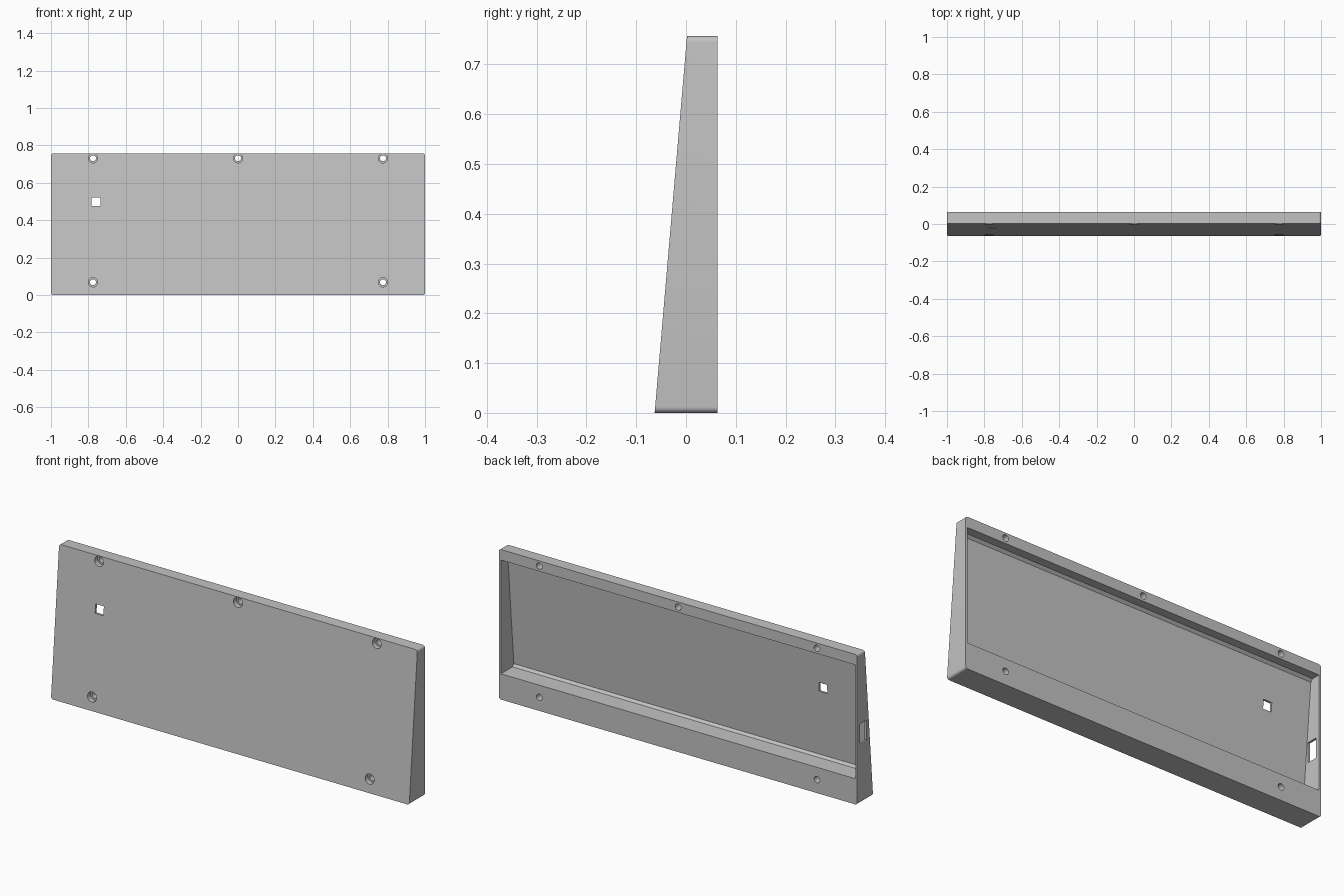
import bpy, bmesh
from mathutils import Matrix, Vector

cube = bpy.data.objects.get("Cube")
if cube:
    bpy.data.objects.remove(cube, do_unlink=True)

HEIGHT, BACK, WALL = 0.757, 0.063, 0.011


def front_y(z):
    """Depth of the sloping front face at height z."""
    return -0.063 + 0.065 * z / HEIGHT


def make_object(name, bm):
    bmesh.ops.recalc_face_normals(bm, faces=bm.faces)
    mesh = bpy.data.meshes.new(name)
    bm.to_mesh(mesh)
    bm.free()
    obj = bpy.data.objects.new(name, mesh)
    bpy.context.collection.objects.link(obj)
    return obj


def prism(profile, half_width):
    """Extrude a (y, z) profile along x."""
    bm = bmesh.new()
    face = bm.faces.new([bm.verts.new((-half_width, y, z)) for y, z in profile])
    out = bmesh.ops.extrude_face_region(bm, geom=[face])
    moved = [v for v in out["geom"] if isinstance(v, bmesh.types.BMVert)]
    bmesh.ops.translate(bm, verts=moved, vec=(2 * half_width, 0, 0))
    return bm


def box(name, low, high):
    bm = bmesh.new()
    low, high = Vector(low), Vector(high)
    size = Matrix.Diagonal((*(high - low), 1))
    bmesh.ops.create_cube(bm, size=1, matrix=Matrix.Translation((low + high) / 2) @ size)
    return make_object(name, bm)


def rod(name, x, z, radius, y0, y1):
    """Cylinder running along y."""
    bm = bmesh.new()
    place = Matrix.Translation((x, (y0 + y1) / 2, z)) @ Matrix.Rotation(1.5707963, 4, "X")
    bmesh.ops.create_cone(bm, cap_ends=True, segments=32, radius1=radius,
                          radius2=radius, depth=y1 - y0, matrix=place)
    return make_object(name, bm)


# Wedge body with rounded end corners
bm = prism([(front_y(0), 0), (BACK, 0), (BACK, HEIGHT), (front_y(HEIGHT), HEIGHT)], 1.0)
corners = [e for e in bm.edges
           if abs(e.verts[0].co.x - e.verts[1].co.x) < 1e-5
           and abs(e.verts[0].co.z - e.verts[1].co.z) < 1e-5]
bmesh.ops.bevel(bm, geom=corners, offset=0.012, segments=6, profile=0.5, affect="EDGES")
case = make_object("wedge_case", bm)

# Rear pocket, its floor parallel to the front, with small chamfers
low, high, cham = 0.13, 0.704, 0.012
floor = lambda z: front_y(z) + WALL
pocket = [(0.1, low), (floor(low) + cham, low), (floor(low + cham), low + cham),
          (floor(high - cham), high - cham), (floor(high) + cham, high), (0.1, high)]
cutters = [make_object("pocket_cutter", prism(pocket, 1 - WALL))]

# Square window in the front and slot in the right wall
cutters.append(box("window_cutter", (-0.782, -0.2, 0.475), (-0.736, 0.03, 0.521)))
cutters.append(box("slot_cutter", (-1.1, -0.011, 0.30), (-0.95, 0.041, 0.40)))

# Counterbored screw holes
for x, z in [(-0.775, 0.731), (0, 0.731), (0.775, 0.731), (-0.775, 0.068), (0.775, 0.068)]:
    cutters.append(rod("screw_cutter", x, z, 0.016, -0.2, 0.2))
    cutters.append(rod("counterbore_cutter", x, z, 0.025, -0.2, front_y(z) + 0.022))

for cutter in cutters:
    cutter.hide_render = True
    mod = case.modifiers.new("cut", "BOOLEAN")
    mod.operation, mod.solver, mod.object = "DIFFERENCE", "EXACT", cutter

# Bake the cuts and drop the cutters
graph = bpy.context.evaluated_depsgraph_get()
graph.update()
final = bpy.data.meshes.new_from_object(case.evaluated_get(graph))
case.modifiers.clear()
case.data = final
for cutter in cutters:
    bpy.data.objects.remove(cutter, do_unlink=True)

# Plain grey plastic
grey = bpy.data.materials.new("light_grey")
grey.use_nodes = True
colour = (0.55, 0.55, 0.55, 1)
grey.diffuse_color = colour
grey.node_tree.nodes["Principled BSDF"].inputs["Base Color"].default_value = colour
case.data.materials.clear()
case.data.materials.append(grey)

for obj in bpy.context.selected_objects:
    obj.select_set(False)
case.select_set(True)
bpy.context.view_layer.objects.active = case
bpy.ops.object.shade_smooth_by_angle(angle=0.52)
